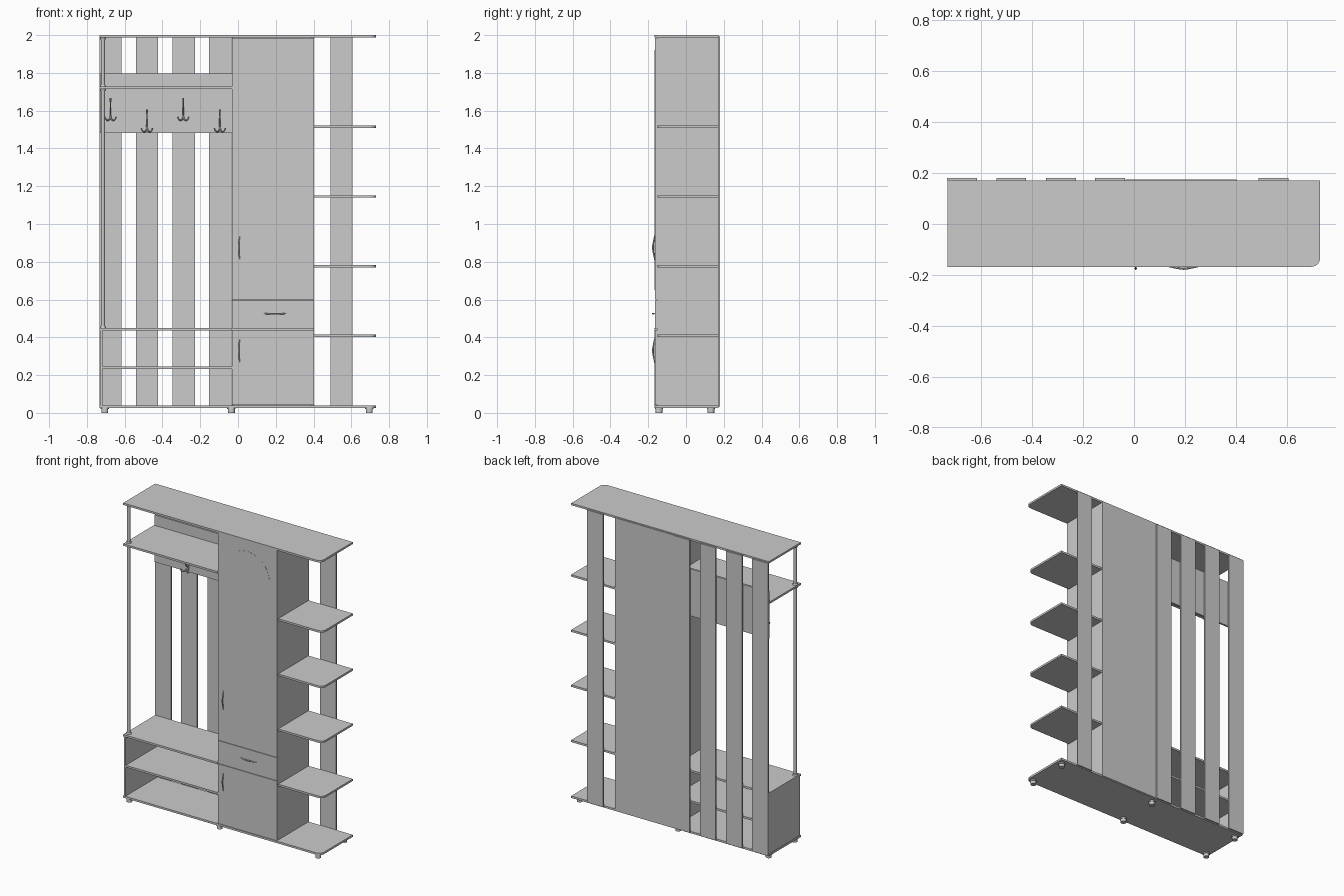
import bpy, bmesh
from math import sin, cos, pi, radians
from mathutils import Vector

if "Cube" in bpy.data.objects:
    bpy.data.objects.remove(bpy.data.objects["Cube"])


def prism(name, pts, push):
    """Closed outline of 3D points extruded along the vector push."""
    bm = bmesh.new()
    face = bm.faces.new([bm.verts.new(p) for p in pts])
    ext = bmesh.ops.extrude_face_region(bm, geom=[face], use_keep_orig=True)
    verts = [g for g in ext["geom"] if isinstance(g, bmesh.types.BMVert)]
    bmesh.ops.translate(bm, verts=verts, vec=Vector(push))
    bmesh.ops.recalc_face_normals(bm, faces=bm.faces)
    me = bpy.data.meshes.new(name)
    bm.to_mesh(me)
    bm.free()
    ob = bpy.data.objects.new(name, me)
    bpy.context.collection.objects.link(ob)
    return ob


def board(name, x0, x1, y0, y1, z0, z1, r=0):
    """Box panel; r rounds the front right corner."""
    pts = [(x0, y1, z0), (x0, y0, z0)]
    if r:
        for i in range(9):
            a = -pi / 2 + i * pi / 16
            pts.append((x1 - r + r * cos(a), y0 + r + r * sin(a), z0))
    else:
        pts.append((x1, y0, z0))
    pts.append((x1, y1, z0))
    return prism(name, pts, (0, 0, z1 - z0))


def smooth(ob):
    bpy.ops.object.select_all(action='DESELECT')
    ob.select_set(True)
    bpy.context.view_layer.objects.active = ob
    bpy.ops.object.shade_smooth_by_angle(angle=radians(35))


def cylinder(name, x, y, z0, z1, r0, r1=None, n=24):
    bpy.ops.mesh.primitive_cone_add(vertices=n, radius1=r0, radius2=r1 or r0,
                                    depth=z1 - z0, location=(x, y, (z0 + z1) / 2))
    ob = bpy.context.object
    ob.name = name
    smooth(ob)
    return ob


def tube(name, paths, r):
    """Round rods along smooth paths of (x, y, z, thickness factor)."""
    cu = bpy.data.curves.new(name, 'CURVE')
    cu.dimensions = '3D'
    cu.bevel_depth = r
    cu.bevel_resolution = 2
    cu.resolution_u = 6
    cu.use_fill_caps = True
    for path in paths:
        sp = cu.splines.new('BEZIER')
        sp.bezier_points.add(len(path) - 1)
        for bp, p in zip(sp.bezier_points, path):
            bp.co = p[:3]
            bp.radius = p[3]
            bp.handle_left_type = bp.handle_right_type = 'AUTO'
    ob = bpy.data.objects.new(name, cu)
    bpy.context.collection.objects.link(ob)
    bpy.ops.object.select_all(action='DESELECT')
    ob.select_set(True)
    bpy.context.view_layer.objects.active = ob
    bpy.ops.object.convert(target='MESH')
    smooth(bpy.context.object)


L, R, F, B = -0.733, 0.731, -0.168, 0.171
CL, CR = -0.033, 0.403          # cabinet left and right
T = 0.013                       # panel thickness

# Full width base and top
board("base_board", L, R, F, B, 0.027, 0.04, 0.035)
board("top_board", L, R, F, B, 1.987, 2.0, 0.035)

# Feet
for x in (-0.705, -0.035, 0.695):
    for y in (-0.143, 0.132):
        cylinder("foot", x, y, 0, 0.02, 0.018)
        cylinder("foot_flange", x, y, 0.02, 0.027, 0.022)

# Back slats
for x in (-0.675, -0.482, -0.287, -0.094, 0.548):
    board("back_slat", x - 0.0585, x + 0.0585, B, 0.18, 0.033, 1.992)

# Cabinet carcass
board("cabinet_side_left", CL, CL + T, -0.151, B, 0.04, 1.987)
board("cabinet_side_right", CR - T, CR, -0.151, B, 0.04, 1.987)
board("cabinet_back", CL, CR, B, 0.175, 0.033, 1.992)
for z in (0.435, 0.591):
    board("cabinet_divider", CL + T, CR - T, -0.15, B, z, z + T)

# Cabinet fronts
for name, z0, z1 in (("lower_door", 0.041, 0.440), ("drawer_front", 0.443, 0.596),
                     ("upper_door", 0.599, 1.986)):
    board(name, CL, CR, -0.165, -0.152, z0, z1)

# Arched mirror on the upper door
mx, mr = 0.185, 0.165
arch = [(mx - mr, -0.165, 0.65), (mx + mr, -0.165, 0.65)]
arch += [(mx + mr * cos(i * pi / 24), -0.165, 1.755 + mr * sin(i * pi / 24)) for i in range(25)]
prism("door_mirror", arch, (0, -0.001, 0))

# Bowed handles: offset along the handle, projection, thickness
bow = [(-0.065, -0.166, 0.5), (-0.035, -0.171, 0.9), (0, -0.175, 1.2),
       (0.035, -0.171, 0.9), (0.065, -0.166, 0.5)]
for z in (0.875, 0.33):
    tube("door_handle", [[(0.007, y, z + d, t) for d, y, t in bow]], 0.004)
tube("drawer_handle", [[(0.195 + d, y, 0.525, t) for d, y, t in bow]], 0.004)

# Left bench and shelves
board("bench_side", L + 0.003, L + 0.003 + T, F + 0.002, B, 0.04, 0.437)
board("bench_seat", L, CL, F, B, 0.437, 0.45)
board("shoe_shelf", L + 0.016, CL, F + 0.004, B, 0.233, 0.246)
board("hat_shelf", L, CL, F, 0.158, 1.714, 1.727)
board("hook_panel", L + 0.003, CL, 0.158, B, 1.482, 1.797)

# Front post with collars
px, py = -0.715, -0.135
for z0, z1 in ((0.45, 1.714), (1.727, 1.987)):
    cylinder("post", px, py, z0, z1, 0.010)
    cylinder("post_collar_lower", px, py, z0, z0 + 0.01, 0.017, 0.014)
    cylinder("post_collar_upper", px, py, z1 - 0.01, z1, 0.014, 0.017)

# Coat hooks: back plate, tall prong and two curled prongs
for i, x in enumerate((-0.675, -0.482, -0.290, -0.096)):
    z = 1.545 if i % 2 == 0 else 1.485
    y = 0.158
    board("hook_plate", x - 0.007, x + 0.007, y - 0.004, y, z + 0.012, z + 0.075)
    paths = [[(x, y - 0.004, z + 0.03, 1), (x, y - 0.02, z + 0.05, 0.9),
              (x, y - 0.04, z + 0.085, 0.8), (x, y - 0.055, z + 0.12, 1.2)]]
    for s in (-1, 1):
        paths.append([(x, y - 0.004, z + 0.025, 1), (x + s * 0.008, y - 0.018, z + 0.006, 0.9),
                      (x + s * 0.022, y - 0.032, z + 0.007, 0.9),
                      (x + s * 0.03, y - 0.036, z + 0.022, 1.2)])
    tube("coat_hook", paths, 0.004)

# Right open shelves
for z in (0.401, 0.771, 1.139, 1.509):
    board("corner_shelf", CR, R, -0.15, B, z, z + T, 0.035)
